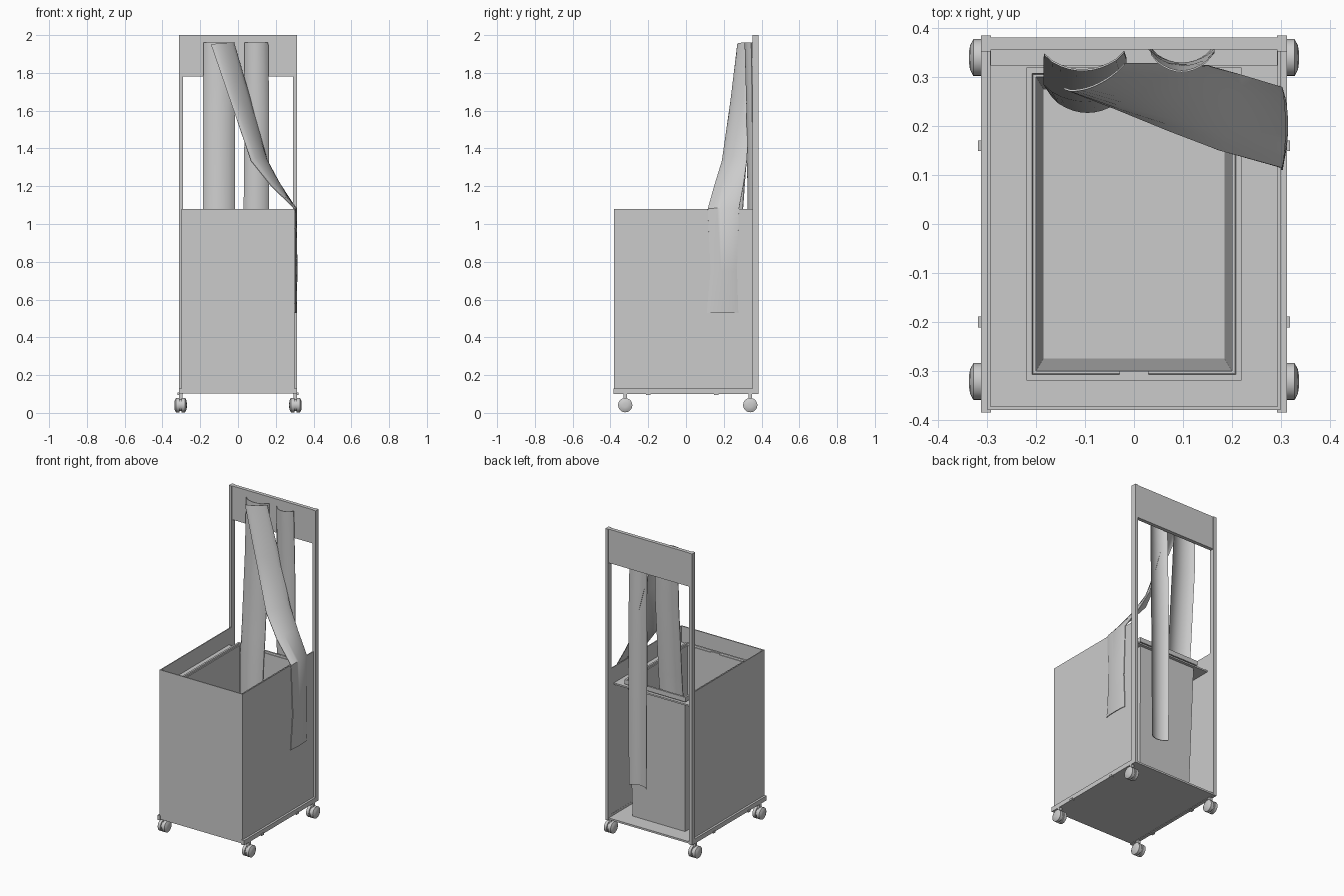
import bpy, bmesh, math
from mathutils import Vector

if "Cube" in bpy.data.objects:
    bpy.data.objects.remove(bpy.data.objects["Cube"], do_unlink=True)

grey = bpy.data.materials.new("light_grey")
grey.use_nodes = True
COLOUR = (0.6, 0.6, 0.6, 1)
grey.diffuse_color = COLOUR
grey.node_tree.nodes["Principled BSDF"].inputs["Base Color"].default_value = COLOUR


def finish(name, bm, smooth=False):
    bmesh.ops.recalc_face_normals(bm, faces=bm.faces)
    mesh = bpy.data.meshes.new(name)
    bm.to_mesh(mesh)
    bm.free()
    mesh.materials.append(grey)
    ob = bpy.data.objects.new(name, mesh)
    bpy.context.collection.objects.link(ob)
    if smooth:
        bpy.ops.object.select_all(action='DESELECT')
        ob.select_set(True)
        bpy.context.view_layer.objects.active = ob
        bpy.ops.object.shade_smooth_by_angle(angle=math.radians(40))
    return ob


def box(name, x, y, z):
    bm = bmesh.new()
    bmesh.ops.create_cube(bm, size=1)
    for v in bm.verts:
        v.co = [r[0] + (c + 0.5) * (r[1] - r[0]) for c, r in zip(v.co, (x, y, z))]
    return finish(name, bm)


def loft(name, rings, closed=False, caps=True, smooth=False):
    """Skin a list of equal-length point loops."""
    bm = bmesh.new()
    loops = [[bm.verts.new(p) for p in ring] for ring in rings]
    pairs = list(zip(loops, loops[1:])) + ([(loops[-1], loops[0])] if closed else [])
    for a, b in pairs:
        for i in range(len(a)):
            j = (i + 1) % len(a)
            bm.faces.new((a[i], a[j], b[j], b[i]))
    if caps:
        bm.faces.new(loops[0])
        bm.faces.new(loops[-1])
    return finish(name, bm, smooth)


def rect(hx, hy, z):
    return [(-hx, -hy, z), (hx, -hy, z), (hx, hy, z), (-hx, hy, z)]


def sleeve(name, stations, steps=10, thick=0.004):
    """Hanging strip with a bowed section: edge, edge, bulge for each station."""
    rings = []
    for a, b, bulge in stations:
        a, b, bulge = Vector(a), Vector(b), Vector(bulge)
        front = [a.lerp(b, i / steps) + bulge * math.sin(math.pi * i / steps) ** 0.7
                 for i in range(steps + 1)]
        inset = bulge.normalized() * -thick
        rings.append(front + [p + inset for p in reversed(front)])
    return loft(name, rings, smooth=True)


# Back frame, base rails and side panels
for side, s in (("left", 1), ("right", -1)):
    def span(a, b):
        return sorted((s * a, s * b))
    box(side + "_post", span(0.292, 0.313), (0.352, 0.385), (0.1, 2.0))
    box(side + "_base_rail", span(0.292, 0.313), (-0.385, 0.352), (0.1, 0.13))
    box(side + "_panel", span(0.293, 0.299), (-0.375, 0.352), (0.12, 1.08))
    for y in (0.16, -0.2):
        box(side + "_bolt", span(0.3, 0.319), (y - 0.011, y + 0.011), (0.096, 0.108))

    # Casters with domed wheels
    for end, y in (("front", -0.322), ("back", 0.34)):
        profile = [(-0.033, 0.012), (-0.031, 0.025), (-0.024, 0.038), (-0.005, 0.038),
                   (-0.005, 0.031), (0.005, 0.031), (0.005, 0.038), (0.024, 0.038),
                   (0.031, 0.025), (0.033, 0.012)]
        rings = [[(s * 0.304 + x, y + r * math.cos(t * math.tau / 20),
                   0.041 + r * math.sin(t * math.tau / 20)) for t in range(20)]
                 for x, r in profile]
        loft(f"{end}_{side}_wheel", rings, smooth=True)
        box(f"{end}_{side}_stem", span(0.294, 0.312), (y - 0.01, y + 0.01), (0.05, 0.105))

box("top_panel", (-0.293, 0.293), (0.357, 0.381), (1.78, 2.0))
box("front_panel", (-0.299, 0.299), (-0.38, -0.373), (0.105, 1.08))
box("floor", (-0.293, 0.293), (-0.375, 0.38), (0.103, 0.115))

# Shelf with the opening for the bin
loft("shelf", [rect(0.293, 0.325, 0.965), rect(0.293, 0.325, 0.975),
               rect(0.206, 0.306, 0.975), rect(0.206, 0.306, 0.965)],
     closed=True, caps=False)
box("shelf_front", (-0.293, 0.293), (-0.374, -0.325), (0.965, 0.975))

# Tapered bin with a folded lip
loft("bin", [rect(0.189, 0.279, 0.116), rect(0.205, 0.305, 0.985), rect(0.22, 0.32, 0.985),
             rect(0.22, 0.32, 1.015), rect(0.208, 0.308, 1.015), rect(0.206, 0.306, 1.005),
             rect(0.2, 0.3, 1.005), rect(0.185, 0.275, 0.13)])
box("bin_latch", (-0.03, 0.03), (-0.308, -0.3), (1.0, 1.012))

# Hanging sleeves
sleeve("bin_sleeve", [
    ((-0.183, 0.345, 1.96), (-0.02, 0.35, 1.96), (0, -0.035, 0)),
    ((-0.185, 0.335, 1.6), (-0.015, 0.335, 1.6), (0, -0.035, 0)),
    ((-0.185, 0.3, 1.1), (-0.015, 0.3, 1.1), (0, -0.04, 0)),
    ((-0.185, 0.285, 0.95), (-0.015, 0.285, 0.95), (0, -0.035, 0)),
    ((-0.17, 0.262, 0.5), (-0.02, 0.262, 0.5), (0, -0.035, 0))])
sleeve("back_sleeve", [
    ((0.035, 0.345, 1.96), (0.16, 0.345, 1.96), (0, -0.035, 0)),
    ((0.035, 0.35, 1.6), (0.165, 0.35, 1.6), (0, -0.03, 0)),
    ((0.03, 0.356, 1.1), (0.165, 0.356, 1.1), (0, -0.03, 0)),
    ((0.035, 0.356, 0.36), (0.16, 0.356, 0.36), (0, -0.03, 0))])
sleeve("draped_sleeve", [
    ((-0.143, 0.275, 1.95), (-0.02, 0.325, 1.96), (-0.002, -0.02, 0.003)),
    ((-0.04, 0.235, 1.65), (0.07, 0.325, 1.65), (-0.005, -0.02, 0.005)),
    ((0.07, 0.19, 1.335), (0.155, 0.322, 1.34), (0.01, -0.01, 0.02)),
    ((0.175, 0.15, 1.205), (0.22, 0.305, 1.215), (0.01, -0.003, 0.015)),
    ((0.303, 0.115, 1.08), (0.303, 0.28, 1.08), (0.007, 0, 0.005)),
    ((0.306, 0.13, 0.75), (0.306, 0.27, 0.75), (0.009, 0, 0)),
    ((0.304, 0.11, 0.53), (0.304, 0.277, 0.53), (0.006, 0, 0))])
